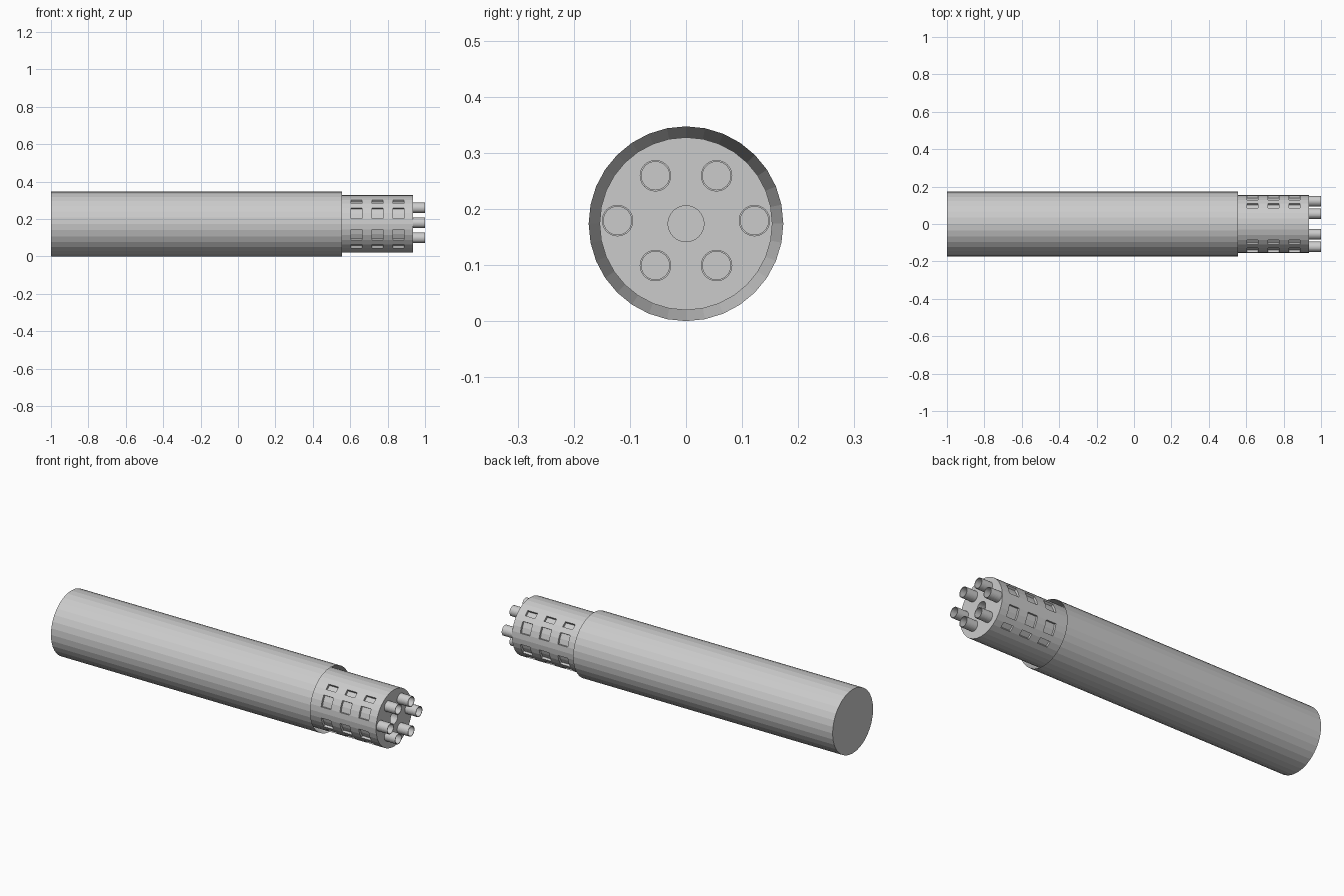
import bpy, bmesh
from math import sin, cos, pi, degrees, atan2

if "Cube" in bpy.data.objects:
    bpy.data.objects.remove(bpy.data.objects["Cube"])

R = 0.1735          # body radius and axis height
R_TIP = 0.154


def lathe(name, profile, sides, cy=0.0, cz=R, edit=None):
    """Revolve (x, radius) points about a line parallel to x."""
    bm = bmesh.new()
    rings = []
    for x, r in profile:
        if r == 0:
            rings.append([bm.verts.new((x, cy, cz))] * sides)
        else:
            rings.append([bm.verts.new((x, cy + r * cos(2 * pi * i / sides),
                                        cz + r * sin(2 * pi * i / sides)))
                          for i in range(sides)])
    for a, b in zip(rings, rings[1:]):
        for i in range(sides):
            j = (i + 1) % sides
            quad = list(dict.fromkeys((a[i], a[j], b[j], b[i])))
            bm.faces.new(quad)
    bmesh.ops.recalc_face_normals(bm, faces=bm.faces[:])
    # Profiles run from back to front, so the first band decides nothing else
    if edit:
        edit(bm)
    mesh = bpy.data.meshes.new(name)
    bm.to_mesh(mesh)
    bm.free()
    obj = bpy.data.objects.new(name, mesh)
    bpy.context.collection.objects.link(obj)
    return obj


# Main body, with a front lip that funnels inward to the tip
lathe("main_body", [(-1, 0), (-1, R), (0.555, R), (0.475, R_TIP), (0.475, 0)], 32)

# Vented tip: three columns of recessed windows, four rows on each side
windows = [(0.604, 0.663), (0.716, 0.775), (0.829, 0.888)]


def cut_windows(bm):
    def is_window(f):
        c = f.calc_center_median()
        y, z = abs(c.y), abs(c.z - R)
        a = degrees(atan2(z, y))
        return ((y * y + z * z) ** 0.5 > 0.14
                and any(x0 < c.x < x1 for x0, x1 in windows)
                and (11.25 < a < 33.75 or 45 < a < 56.25))

    faces = [f for f in bm.faces if is_window(f)]
    res = bmesh.ops.extrude_face_region(bm, geom=faces)
    bmesh.ops.delete(bm, geom=[f for f in faces if f.is_valid], context='FACES')
    s = (R_TIP - 0.012) / R_TIP
    for v in res["geom"]:
        if isinstance(v, bmesh.types.BMVert):
            v.co.y *= s
            v.co.z = R + (v.co.z - R) * s


stations = [0.475] + [x for w in windows for x in w] + [0.935]
lathe("vented_tip",
      [(0.475, 0)] + [(x, R_TIP) for x in stations]
      + [(0.935, 0.032), (0.895, 0.032), (0.895, 0)],
      32, edit=cut_windows)

# Six hollow nozzle tubes
tubes = [(sy * y, z) for sy in (-1, 1)
         for y, z in ((0.122, 0.179), (0.0545, 0.259), (0.0545, 0.099))]
for n, (y, z) in enumerate(tubes):
    lathe(f"nozzle_tube_{n + 1}",
          [(0.93, 0.028), (1.0, 0.028), (1.0, 0.025), (0.937, 0.025), (0.937, 0)],
          32, y, z)
